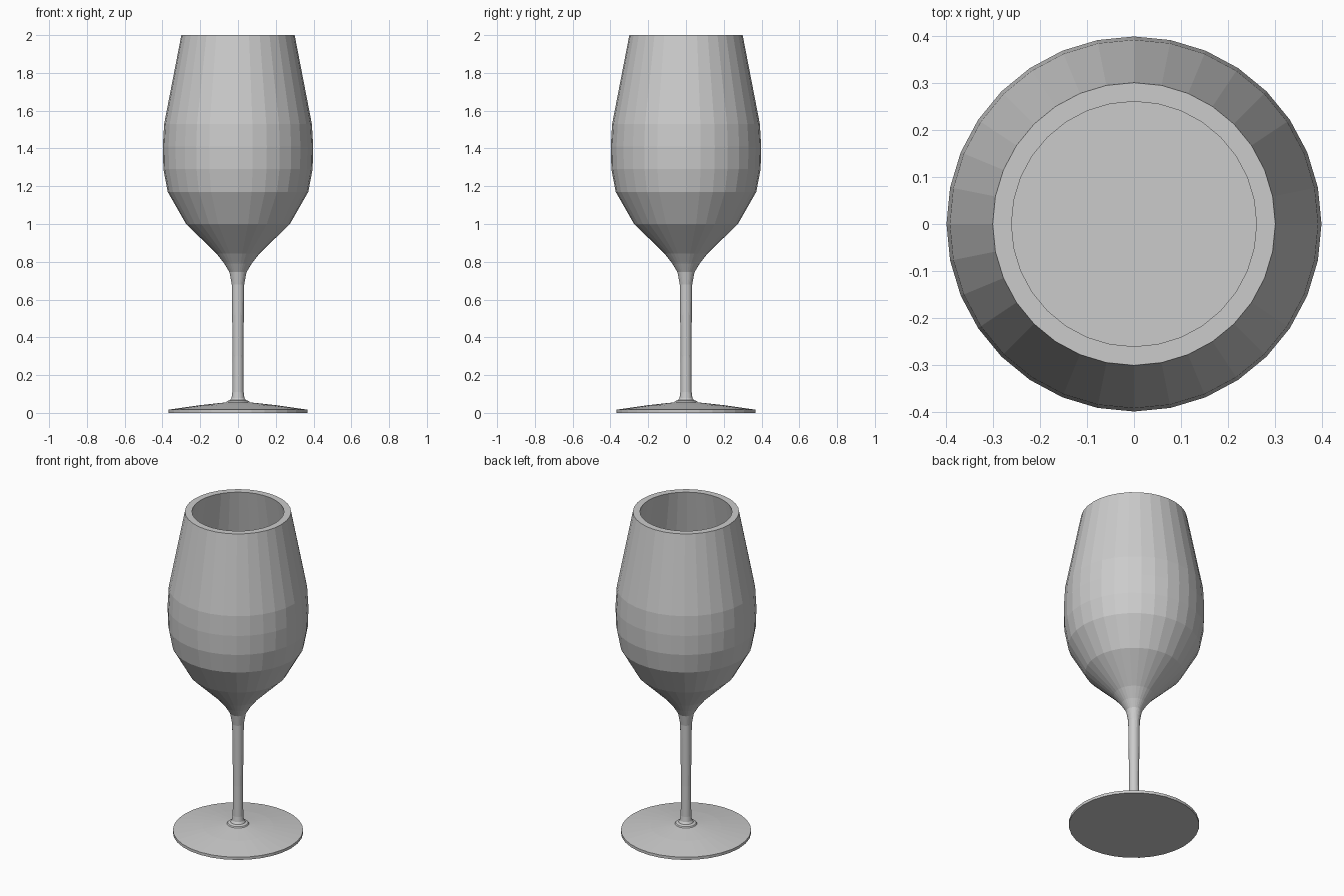
import bpy, bmesh
from math import cos, sin, pi

if "Cube" in bpy.data.objects:
    bpy.data.objects.remove(bpy.data.objects["Cube"])

SEGMENTS = 32


def lathe(name, profile):
    """Revolve (radius, height) points around z and cap both ends."""
    bm = bmesh.new()
    rings = [[bm.verts.new((r * cos(2 * pi * i / SEGMENTS),
                            r * sin(2 * pi * i / SEGMENTS), z))
              for i in range(SEGMENTS)] for r, z in profile]
    for a, b in zip(rings, rings[1:]):
        for i in range(SEGMENTS):
            j = (i + 1) % SEGMENTS
            bm.faces.new((a[i], a[j], b[j], b[i]))
    bm.faces.new(list(reversed(rings[0])))
    bm.faces.new(rings[-1])
    bmesh.ops.recalc_face_normals(bm, faces=bm.faces)
    mesh = bpy.data.meshes.new(name)
    bm.to_mesh(mesh)
    bm.free()
    obj = bpy.data.objects.new(name, mesh)
    bpy.context.collection.objects.link(obj)
    return obj


# Foot and stem
foot = [(0.368, 0.0), (0.368, 0.017), (0.20, 0.041), (0.062, 0.056)]
stem = [(0.058, 0.063), (0.042, 0.068), (0.034, 0.08), (0.03, 0.11),
        (0.028, 0.3), (0.031, 0.52), (0.033, 0.68)]

# Bowl outside, rim, then inside down to the flat floor
bowl_outer = [(0.045, 0.745), (0.072, 0.79), (0.115, 0.845), (0.275, 1.0),
              (0.372, 1.17), (0.395, 1.29), (0.398, 1.41), (0.391, 1.53),
              (0.30, 2.0)]
bowl_inner = [(0.26, 2.0), (0.348, 1.53), (0.355, 1.41), (0.352, 1.29),
              (0.33, 1.18), (0.265, 1.06)]

lathe("wine_glass", foot + stem + bowl_outer + bowl_inner)
